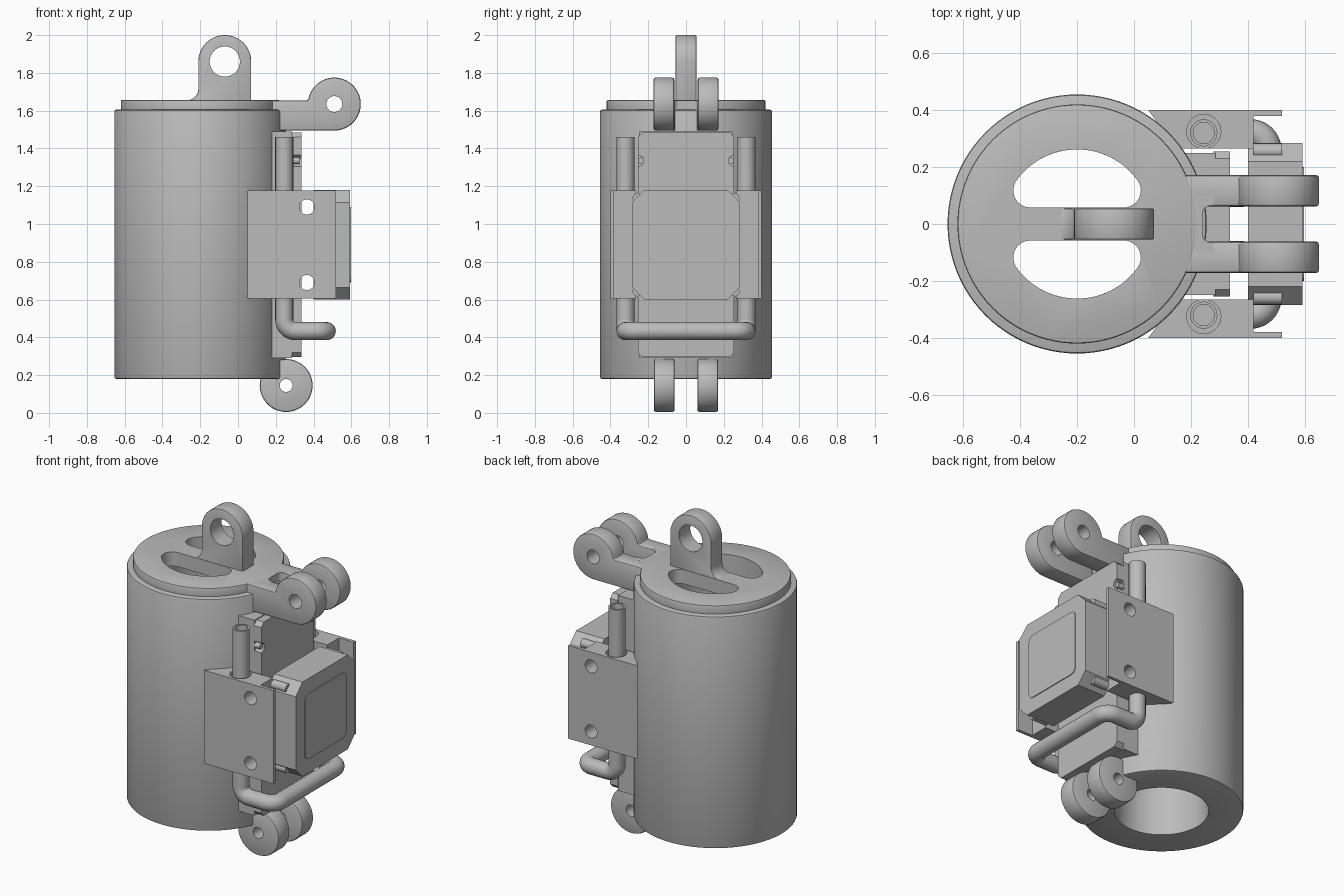
import bpy, bmesh, math
from mathutils import Vector

if "Cube" in bpy.data.objects:
    bpy.data.objects.remove(bpy.data.objects["Cube"], do_unlink=True)

grey = bpy.data.materials.new("plain grey")
grey.use_nodes = True
GREY = (0.5, 0.5, 0.5, 1)
grey.diffuse_color = GREY
grey.node_tree.nodes["Principled BSDF"].inputs["Base Color"].default_value = GREY


def arc(cx, cy, r, a0, a1, n=24):
    """Points along an arc, angles in degrees."""
    angles = [math.radians(a0 + (a1 - a0) * i / n) for i in range(n + 1)]
    return [(cx + r * math.cos(a), cy + r * math.sin(a)) for a in angles]


def circle(cx, cy, r, n=48):
    return arc(cx, cy, r, 0, 360, n)[:-1]


def rect(a0, a1, b0, b1, c=0):
    """Rectangle, with chamfered corners if c is set."""
    if not c:
        return [(a0, b0), (a1, b0), (a1, b1), (a0, b1)]
    return [(a0 + c, b0), (a1 - c, b0), (a1, b0 + c), (a1, b1 - c),
            (a1 - c, b1), (a0 + c, b1), (a0, b1 - c), (a0, b0 + c)]


def apply_mod(ob, kind, **settings):
    mod = ob.modifiers.new(kind.title(), kind)
    for key, value in settings.items():
        setattr(mod, key, value)
    bpy.context.view_layer.objects.active = ob
    bpy.ops.object.modifier_apply(modifier=mod.name)


def finish(ob):
    ob.data.materials.clear()
    ob.data.materials.append(grey)
    ob.data.shade_smooth()
    ob.data.set_sharp_from_angle(angle=math.radians(30))


def prism(name, axis, pts, lo, hi, bevel=0, cuts=()):
    """Extrude a flat profile along an axis, bevel it, then cut prisms out of it."""
    place = {"x": lambda a, b, c: (c, a, b),
             "y": lambda a, b, c: (a, c, b),
             "z": lambda a, b, c: (a, b, c)}[axis]
    bm = bmesh.new()
    face = bm.faces.new([bm.verts.new(place(a, b, lo)) for a, b in pts])
    grown = bmesh.ops.extrude_face_region(bm, geom=[face])
    verts = [v for v in grown["geom"] if isinstance(v, bmesh.types.BMVert)]
    bmesh.ops.translate(bm, verts=verts, vec=place(0, 0, hi - lo))
    bmesh.ops.recalc_face_normals(bm, faces=bm.faces)
    mesh = bpy.data.meshes.new(name)
    bm.to_mesh(mesh)
    bm.free()
    ob = bpy.data.objects.new(name, mesh)
    bpy.context.collection.objects.link(ob)
    if bevel:
        apply_mod(ob, "BEVEL", width=bevel, segments=2, limit_method="ANGLE",
                  angle_limit=math.radians(50))
    cut(ob, cuts)
    finish(ob)
    return ob


def cut(ob, cuts):
    for axis, pts, lo, hi in cuts:
        tool = prism("cutter", axis, pts, lo, hi)
        tool.hide_render = True
        apply_mod(ob, "BOOLEAN", operation="DIFFERENCE", object=tool, solver="EXACT")
        bpy.data.objects.remove(tool, do_unlink=True)


def span(side, a, b):
    return sorted((side * a, side * b))


SIDES = ((1, "left"), (-1, "right"))
CX = -0.2      # axis of the main cylinder
BORE = 0.262

# Main hollow cylinder
prism("main_cylinder", "z", circle(CX, 0, 0.455, 96), 0.18, 1.605, 0.01,
      [("z", circle(CX, 0, BORE, 96), 0, 2)])

# Cap with two rounded segment openings
f, y0 = 0.06, 0.058
dx = math.sqrt((BORE - f) ** 2 - (y0 + f) ** 2)
tip = math.degrees(math.atan2(y0 + f, dx))
opening = (arc(CX + dx, y0 + f, f, -90, tip, 12) + arc(CX, 0, BORE, tip, 180 - tip, 40)[1:-1]
           + arc(CX - dx, y0 + f, f, 180 - tip, 270, 12))
mirrored = [(x, -y) for x, y in opening]
prism("cap", "z", circle(CX, 0, 0.42, 96), 1.57, 1.657, 0.008,
      [("z", opening, 1.5, 1.8), ("z", mirrored, 1.5, 1.8)])

# Lifting eye on the cap
eye = (arc(-0.07, 1.86, 0.14, 0, 180, 32) + arc(-0.27, 1.715, 0.06, 0, -90, 8)
       + [(-0.27, 1.62), (0.07, 1.62)])
prism("lifting_eye", "y", eye, -0.055, 0.055, 0.006,
      [("y", circle(-0.07, 1.86, 0.08), -1, 1)])

# Upper fork: web with a rounded slot end, and two knuckle arms
web = ([(0.1, -0.1), (0.28, -0.1)] + [(0.28, -0.065)] + arc(0.27, -0.035, 0.03, 270, 180, 6)
       + arc(0.27, 0.035, 0.03, 180, 90, 6) + [(0.28, 0.065), (0.28, 0.1), (0.1, 0.1)])
prism("fork_web", "z", web, 1.496, 1.655)
arm = [(0.1, 1.495)] + arc(0.51, 1.635, 0.14, -90, 171.8, 48) + [(0.1, 1.655)]
for s, side in SIDES:
    prism(f"{side}_fork_arm", "y", arm, *span(s, 0.062, 0.172), 0.01,
          [("y", circle(0.51, 1.635, 0.042), -1, 1)])
    # Lower knuckles
    prism(f"{side}_lower_knuckle", "y", circle(0.255, 0.145, 0.14), *span(s, 0.06, 0.17), 0.01,
          [("y", circle(0.255, 0.145, 0.034), -1, 1)])

# Mounting plate in two layers, notched for screws
notches = [("x", circle(s * 0.255, 1.335, 0.03, 16), 0.29, 0.5) for s, _ in SIDES]
prism("mounting_plate_back", "x", rect(-0.25, 0.25, 0.29, 1.49), 0.12, 0.287)
prism("mounting_plate_front", "x", rect(-0.255, 0.255, 0.295, 1.485, 0.025), 0.285, 0.337, 0, notches)

# Housing with a rounded front panel
prism("housing", "x", rect(-0.285, 0.285, 0.6, 1.18, 0.065), 0.4, 0.592)
r = 0.035
panel = [p for y, z, a in ((0.165, 1.055, 0), (-0.165, 1.055, 90), (-0.165, 0.725, 180), (0.165, 0.725, 270))
         for p in arc(y, z, r, a, a + 90, 6)]
prism("housing_panel", "x", panel, 0.59, 0.597)

# Side wings, each with a lip and cross holes, plus their screws
for s, side in SIDES:
    wing = [(0.05, 0.4), (0.52, 0.4), (0.52, 0.38), (0.42, 0.38), (0.42, 0.265), (0.15, 0.265)]
    holes = [("y", circle(0.365, z, 0.04, 32), -1, 1) for z in (0.69, 1.09)]
    prism(f"{side}_wing", "z", [(x, s * y) for x, y in wing], 0.605, 1.177, 0,
          holes + [("z", circle(0.245, s * 0.325, 0.06, 32), 1.1, 1.3)])
    prism(f"{side}_notch_screw", "x", circle(s * 0.238, 1.335, 0.017, 16), 0.28, 0.325)
    for z, level in ((1.137, "upper"), (0.643, "lower")):
        prism(f"{side}_{level}_housing_screw", "x", circle(s * 0.257, z, 0.026, 24), 0.42, 0.52)

# Bent pipe running down both sides and across the front
corners = [Vector(p) for p in ((0.245, 0.32, 1.46), (0.245, 0.32, 0.433), (0.47, 0.32, 0.433),
                               (0.47, -0.32, 0.433), (0.245, -0.32, 0.433), (0.245, -0.32, 1.46))]
path = [corners[0]]
for a, c, b in zip(corners, corners[1:], corners[2:]):
    u, v = (a - c).normalized(), (b - c).normalized()
    for i in range(11):
        t = math.pi / 2 * i / 10
        path.append(c + 0.06 * (u + v - v * math.cos(t) - u * math.sin(t)))
path.append(corners[-1])
curve = bpy.data.curves.new("pipe_path", "CURVE")
curve.dimensions = "3D"
curve.bevel_depth = 0.048
curve.bevel_resolution = 8
curve.use_fill_caps = True
spline = curve.splines.new("POLY")
spline.points.add(len(path) - 1)
for point, p in zip(spline.points, path):
    point.co = (*p, 1)
temp = bpy.data.objects.new("pipe_path", curve)
bpy.context.collection.objects.link(temp)
graph = bpy.context.evaluated_depsgraph_get()
mesh = bpy.data.meshes.new_from_object(temp.evaluated_get(graph))
bpy.data.objects.remove(temp, do_unlink=True)
bm = bmesh.new()
bm.from_mesh(mesh)
bmesh.ops.remove_doubles(bm, verts=bm.verts, dist=0.0001)
bmesh.ops.recalc_face_normals(bm, faces=bm.faces)
bm.to_mesh(mesh)
bm.free()
pipe = bpy.data.objects.new("bent_pipe", mesh)
bpy.context.collection.objects.link(pipe)
cut(pipe, [("z", circle(0.245, s * 0.32, 0.037, 32), 1.0, 1.6) for s, _ in SIDES])
finish(pipe)
